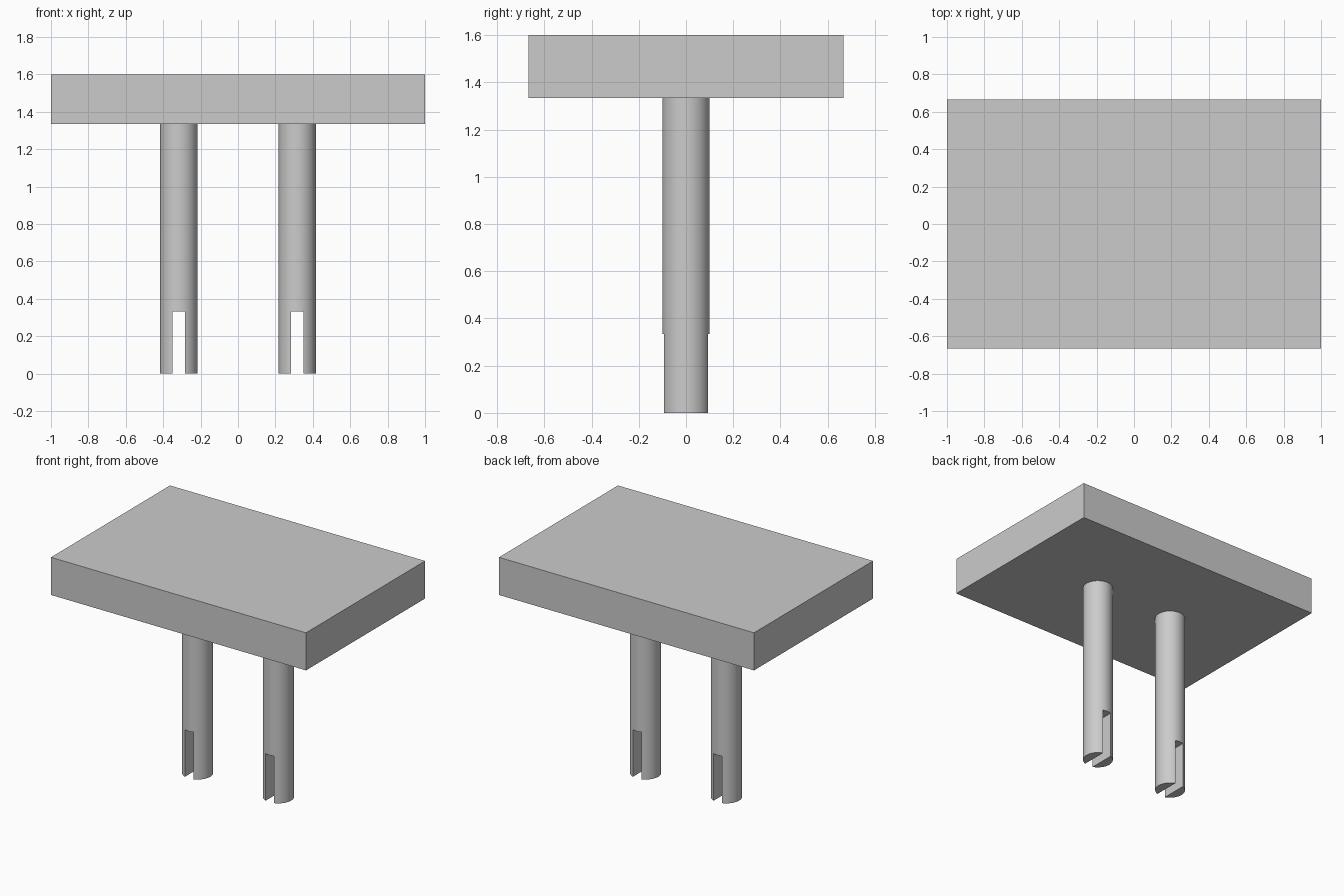
import bpy
import math

# Remove the default cube
cube = bpy.data.objects.get("Cube")
if cube:
    bpy.data.objects.remove(cube, do_unlink=True)

U = 2 / 30               # one design unit; the slab is 30 units long
SLAB = (30, 20, 4)
LEG_LENGTH, LEG_RADIUS, LEG_X = 20, 1.5, 4.75
SLOT_WIDTH, SLOT_HEIGHT = 1, 5

grey = bpy.data.materials.new("plain_grey")
grey.use_nodes = True
colour = (0.6, 0.6, 0.6, 1)
grey.diffuse_color = colour
grey.node_tree.nodes["Principled BSDF"].inputs["Base Color"].default_value = colour


def box(name, size, centre):
    bpy.ops.mesh.primitive_cube_add(size=1, location=[c * U for c in centre])
    obj = bpy.context.object
    obj.name = name
    obj.scale = [s * U for s in size]
    bpy.ops.object.transform_apply(location=False, rotation=False, scale=True)
    obj.data.materials.append(grey)
    return obj


def slotted_leg(side, x):
    # Round post standing on the ground
    bpy.ops.mesh.primitive_cylinder_add(
        vertices=64, radius=LEG_RADIUS * U, depth=LEG_LENGTH * U,
        location=(x * U, 0, LEG_LENGTH / 2 * U))
    leg = bpy.context.object
    leg.name = side + "_leg"
    leg.data.materials.append(grey)

    # Slot through the foot, running front to back
    cutter = box(side + "_slot_cutter",
                 (SLOT_WIDTH, 4 * LEG_RADIUS, 2 * SLOT_HEIGHT), (x, 0, 0))
    cutter.hide_render = True
    slot = leg.modifiers.new("slot", "BOOLEAN")
    slot.operation = "DIFFERENCE"
    slot.solver = "EXACT"
    slot.object = cutter

    # Bake the cut, then drop the cutter
    bpy.ops.object.select_all(action="DESELECT")
    leg.select_set(True)
    bpy.context.view_layer.objects.active = leg
    bpy.ops.object.modifier_apply(modifier=slot.name)
    bpy.data.objects.remove(cutter, do_unlink=True)
    bpy.ops.object.shade_smooth_by_angle(angle=math.radians(30))


# Rectangular slab on top of the legs
box("top_slab", SLAB, (0, 0, LEG_LENGTH + SLAB[2] / 2))

for side, sign in (("left", 1), ("right", -1)):
    slotted_leg(side, sign * LEG_X)
